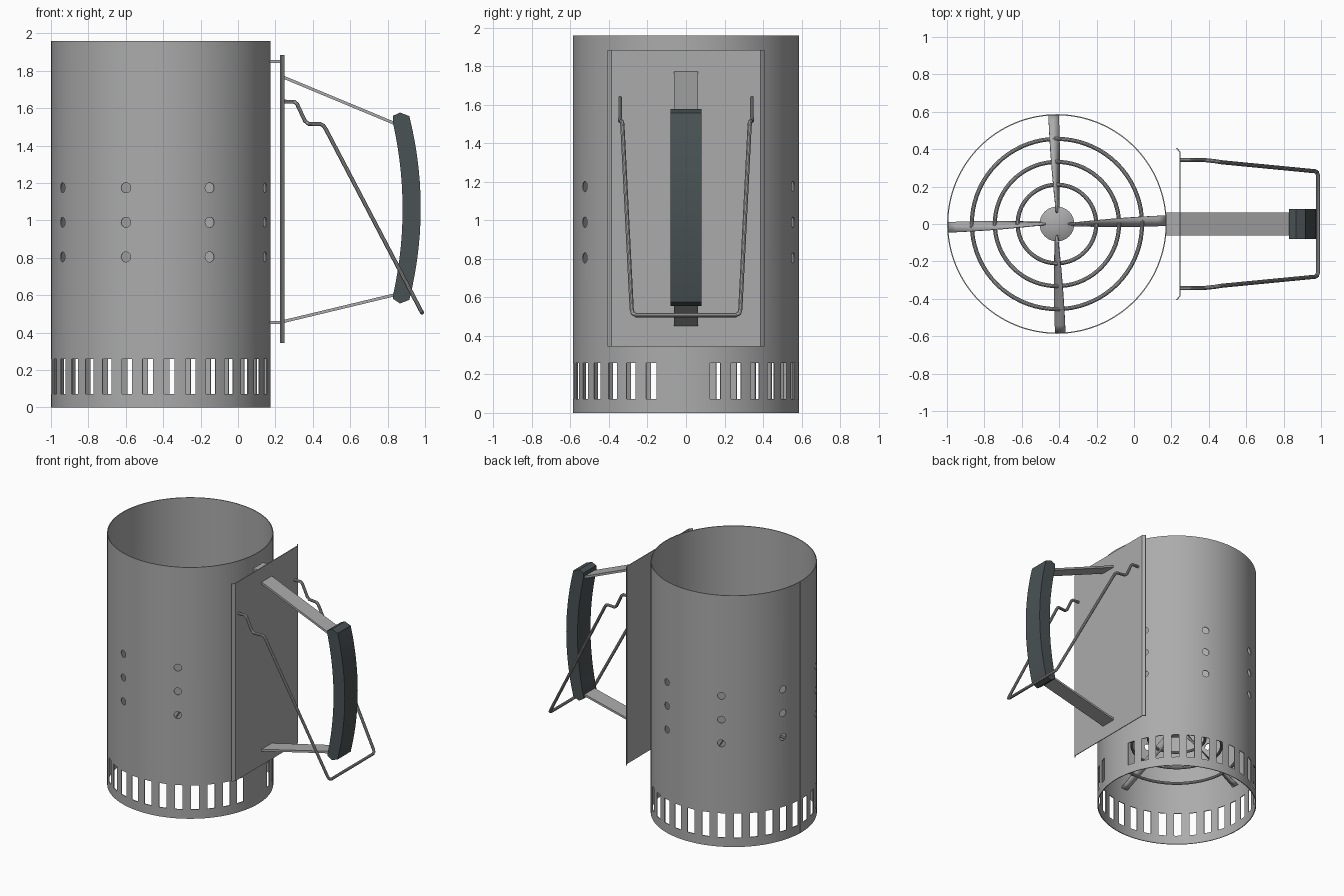
import bpy, bmesh, math
from mathutils import Matrix, Vector

if "Cube" in bpy.data.objects:
    bpy.data.objects.remove(bpy.data.objects["Cube"], do_unlink=True)

CX, R, H = -0.412, 0.587, 1.96      # drum axis, radius, height


def material(name, rgb):
    m = bpy.data.materials.new(name)
    m.use_nodes = True
    m.diffuse_color = (*rgb, 1)
    m.node_tree.nodes["Principled BSDF"].inputs["Base Color"].default_value = (*rgb, 1)
    return m


metal = material("galvanised grey", (0.41, 0.41, 0.41))
grip = material("charcoal grip", (0.068, 0.085, 0.09))


def finish(name, bm, mat, recalc=True):
    if recalc:
        bmesh.ops.recalc_face_normals(bm, faces=bm.faces)
    me = bpy.data.meshes.new(name)
    bm.to_mesh(me)
    bm.free()
    ob = bpy.data.objects.new(name, me)
    me.materials.append(mat)
    bpy.context.collection.objects.link(ob)
    return ob


def activate(ob):
    bpy.ops.object.select_all(action="DESELECT")
    ob.select_set(True)
    bpy.context.view_layer.objects.active = ob


def smooth(ob):
    activate(ob)
    bpy.ops.object.shade_smooth_by_angle(angle=math.radians(30))


def prism(name, pts, place, lo, hi, mat):
    """Closed outline extruded from lo to hi; place maps (u, v, w) to 3D."""
    bm = bmesh.new()
    a = [bm.verts.new(place(u, v, lo)) for u, v in pts]
    b = [bm.verts.new(place(u, v, hi)) for u, v in pts]
    bm.faces.new(a)
    bm.faces.new(b)
    for i in range(len(pts)):
        j = (i + 1) % len(pts)
        bm.faces.new((a[i], a[j], b[j], b[i]))
    return finish(name, bm, mat)


def side(u, v, w):
    return (u, w, v)


def upright(u, v, w):
    return (u, v, w)


def around(deg, radius, z):
    return (Matrix.Translation((CX, 0, z)) @ Matrix.Rotation(math.radians(deg), 4, "Z")
            @ Matrix.Translation((radius, 0, 0)))


# Drum: thin open tube
bm = bmesh.new()
bmesh.ops.create_cone(bm, cap_ends=False, segments=128, radius1=R, radius2=R,
                      depth=H, matrix=Matrix.Translation((CX, 0, H / 2)))
drum = finish("drum", bm, metal)
shell = drum.modifiers.new("shell", "SOLIDIFY")
shell.thickness = 0.006
shell.offset = -1

# Cutters: bottom air slots and eight columns of round vents
bm = bmesh.new()
for i in range(30):
    bmesh.ops.create_cube(bm, matrix=around(15 + 11.28 * i, R, 0.166)
                          @ Matrix.Diagonal((0.1, 0.056, 0.188, 1)))
for i in range(8):
    for z in (0.805, 0.99, 1.175):
        bmesh.ops.create_cone(bm, cap_ends=True, segments=20, radius1=0.027, radius2=0.027,
                              depth=0.1, matrix=around(26.4 + 45 * i, R, z)
                              @ Matrix.Rotation(math.pi / 2, 4, "Y"))
cutter = finish("vent_cutter", bm, metal)
cutter.hide_render = True
cut = drum.modifiers.new("vents", "BOOLEAN")
cut.operation = "DIFFERENCE"
cut.solver = "EXACT"
cut.object = cutter
activate(drum)
for mod in ("shell", "vents"):
    bpy.ops.object.modifier_apply(modifier=mod)
bpy.data.objects.remove(cutter, do_unlink=True)
smooth(drum)

# Vertical seam down the side away from the handle
bm = bmesh.new()
bmesh.ops.create_cube(bm, matrix=around(178.6, R - 0.001, H / 2)
                      @ Matrix.Diagonal((0.004, 0.01, H, 1)))
finish("drum_seam", bm, metal)


# Conical grate: rings, twisted spokes and a centre cap
def grate_z(r):
    return 0.38 + 0.5 * (R - r)


for n, r in enumerate((0.21, 0.332, 0.455)):
    bpy.ops.mesh.primitive_torus_add(location=(CX, 0, grate_z(r)), major_radius=r,
                                     minor_radius=0.011, major_segments=72, minor_segments=10)
    ring = bpy.context.object
    ring.name = f"grate_ring_{n + 1}"
    ring.data.materials.append(metal)
    smooth(ring)

for k in range(4):
    bm = bmesh.new()
    turn = Matrix.Translation((CX, 0, 0)) @ Matrix.Rotation(k * math.pi / 2, 4, "Z")
    prev = None
    for i in range(13):
        t = i / 12
        r = (R - 0.004) * (1 - t) + 0.06 * t
        twist = math.radians(78) * t
        mid = Vector((r, 0.018 * (1 - t), grate_z(r)))
        half = Vector((0, math.cos(twist), math.sin(twist))) * 0.028
        row = [bm.verts.new(turn @ (mid - half)), bm.verts.new(turn @ (mid + half))]
        if prev:
            bm.faces.new((prev[0], row[0], row[1], prev[1]))
        prev = row
    spoke = finish(f"grate_spoke_{k + 1}", bm, metal, recalc=False)
    spoke.modifiers.new("thickness", "SOLIDIFY").thickness = 0.006
    smooth(spoke)

bm = bmesh.new()
bmesh.ops.create_cone(bm, cap_ends=True, segments=32, radius1=0.093, radius2=0, depth=0.05,
                      matrix=Matrix.Translation((CX, 0, grate_z(0.093) + 0.025)))
smooth(finish("grate_cap", bm, metal))

# Heat shield: thin sheet with both edges bent back
half = [(0.225, 0.405), (0.242, 0.384), (0.242, -0.384), (0.225, -0.405)]
outline = half + [(0.23, -0.408), (0.248, -0.387), (0.248, 0.387), (0.23, 0.408)]
prism("heat_shield", outline, upright, 0.345, 1.885, metal)


# Handle straps and the stubs that hold the shield off the drum
def strap(name, p, q, thick=0.016):
    d = Vector((q[0] - p[0], q[1] - p[1])).normalized() * thick / 2
    n = (-d.y, d.x)
    pts = [(p[0] + n[0], p[1] + n[1]), (q[0] + n[0], q[1] + n[1]),
           (q[0] - n[0], q[1] - n[1]), (p[0] - n[0], p[1] - n[1])]
    prism(name, pts, side, -0.062, 0.062, metal)


strap("upper_stub", (0.172, 1.85), (0.245, 1.85))
strap("lower_stub", (0.172, 0.455), (0.245, 0.455))
strap("upper_strap", (0.245, 1.765), (0.87, 1.505))
strap("lower_strap", (0.245, 0.46), (0.87, 0.61))


# Grip: bowed bar with chamfered ends
def bow(top, mid, z0, z1, n=14):
    zc, h = (z0 + z1) / 2, (z1 - z0) / 2
    zs = [z1 - 2 * h * i / n for i in range(n + 1)]
    return [(mid - (mid - top) * ((z - zc) / h) ** 2, z) for z in zs]


outline = (bow(0.916, 0.977, 0.575, 1.558) + [(0.866, 0.556), (0.83, 0.58)]
           + bow(0.83, 0.88, 0.605, 1.515)[::-1] + [(0.83, 1.56), (0.866, 1.577)])
grip_ob = prism("handle_grip", outline, side, -0.08, 0.08, grip)
smooth(grip_ob)

# Wire bail: one bent rod, mirrored across the centre
arm = [(0.245, 0.343, 1.635), (0.3, 0.343, 1.635), (0.316, 0.343, 1.622),
       (0.358, 0.343, 1.532), (0.378, 0.342, 1.516), (0.44, 0.335, 1.515),
       (0.456, 0.332, 1.508), (0.47, 0.33, 1.487), (0.968, 0.282, 0.537),
       (0.979, 0.276, 0.516), (0.984, 0.258, 0.507)]
path = arm + [(x, -y, z) for x, y, z in reversed(arm)]
cu = bpy.data.curves.new("wire_bail", "CURVE")
cu.dimensions = "3D"
cu.bevel_depth = 0.011
cu.bevel_resolution = 3
cu.use_fill_caps = True
sp = cu.splines.new("POLY")
sp.points.add(len(path) - 1)
for pt, co in zip(sp.points, path):
    pt.co = (*co, 1)
cu.materials.append(metal)
bail = bpy.data.objects.new("wire_bail", cu)
bpy.context.collection.objects.link(bail)
activate(bail)
bpy.ops.object.convert(target="MESH")
smooth(bpy.context.object)
